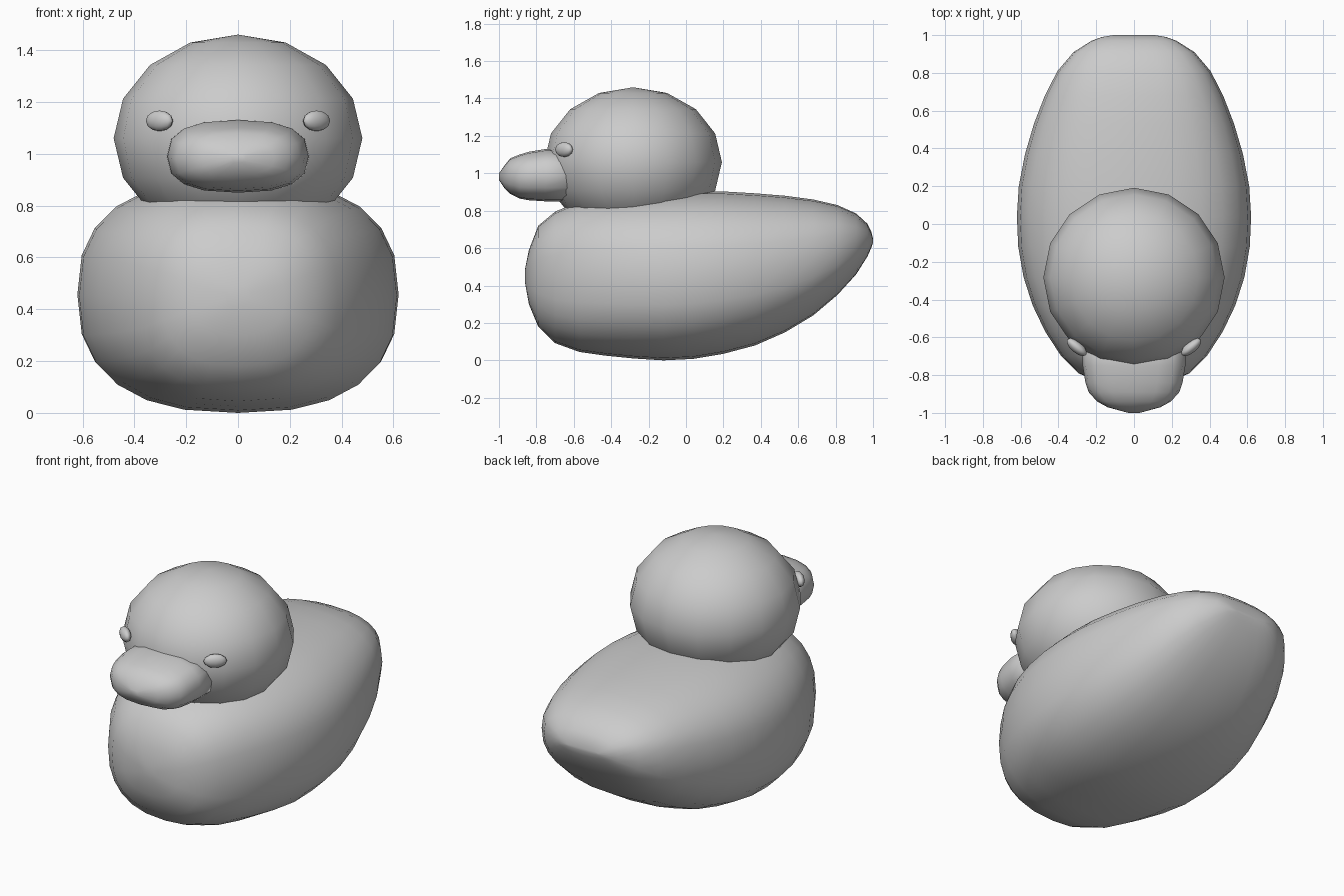
import bpy, bmesh
from math import sin, cos, pi, radians

if "Cube" in bpy.data.objects:
    bpy.data.objects.remove(bpy.data.objects["Cube"])


def spow(v, e):
    return (abs(v) ** e) * (1 if v >= 0 else -1)


def loft(name, stations, sides, power):
    """Skin superellipse rings along y; station = (y, z_bottom, z_top, half_width)."""
    bm = bmesh.new()
    rings = []
    for y, z0, z1, w in stations:
        mid, h = (z0 + z1) / 2, (z1 - z0) / 2
        rings.append([bm.verts.new((w * spow(cos(2 * pi * i / sides), 2 / power), y,
                                    mid + h * spow(sin(2 * pi * i / sides), 2 / power)))
                      for i in range(sides)])
    for a, b in zip(rings, rings[1:]):
        for i in range(sides):
            j = (i + 1) % sides
            bm.faces.new((a[i], a[j], b[j], b[i]))
    bm.faces.new(rings[0])
    bm.faces.new(rings[-1])
    bmesh.ops.recalc_face_normals(bm, faces=bm.faces)
    mesh = bpy.data.meshes.new(name)
    bm.to_mesh(mesh)
    bm.free()
    mesh.shade_smooth()
    ob = bpy.data.objects.new(name, mesh)
    bpy.context.collection.objects.link(ob)
    return ob


def ball(name, loc, scale, segments, rings, turn=0):
    bpy.ops.mesh.primitive_uv_sphere_add(segments=segments, ring_count=rings,
                                         radius=1, location=loc, rotation=(0, 0, turn))
    ob = bpy.context.object
    ob.name = name
    ob.scale = scale
    ob.data.shade_smooth()
    return ob


# Body: blunt chest, rounded belly, upswept tail
loft("body", [
    (-0.86, 0.41, 0.49, 0.05), (-0.84, 0.30, 0.59, 0.18), (-0.79, 0.18, 0.72, 0.295),
    (-0.70, 0.092, 0.795, 0.385), (-0.57, 0.045, 0.85, 0.47), (-0.43, 0.025, 0.875, 0.537),
    (-0.28, 0.01, 0.89, 0.585), (-0.12, 0.0, 0.90, 0.613), (0.04, 0.008, 0.905, 0.62),
    (0.20, 0.035, 0.903, 0.61), (0.37, 0.08, 0.893, 0.577), (0.53, 0.15, 0.88, 0.53),
    (0.68, 0.24, 0.86, 0.472), (0.81, 0.35, 0.83, 0.405), (0.91, 0.46, 0.785, 0.32),
    (0.97, 0.555, 0.73, 0.225), (0.99, 0.60, 0.69, 0.17), (1.0, 0.63, 0.65, 0.11)], 24, 2.5)

# Head
ball("head", (0, -0.283, 1.06), (0.48, 0.475, 0.40), 16, 8)

# Beak, running back into the head
loft("beak", [
    (-1.0, 0.965, 1.0, 0.03), (-0.97, 0.92, 1.042, 0.14), (-0.94, 0.89, 1.08, 0.195),
    (-0.89, 0.865, 1.10, 0.24), (-0.84, 0.856, 1.115, 0.257), (-0.75, 0.85, 1.13, 0.272),
    (-0.58, 0.85, 1.13, 0.275)], 16, 2.6)

# Eyes: small lenses lying against the head
for side, label in ((-1, "left"), (1, "right")):
    ball("eye_" + label, (side * 0.303, -0.652, 1.127), (0.065, 0.03, 0.04), 12, 6,
         side * radians(40))
